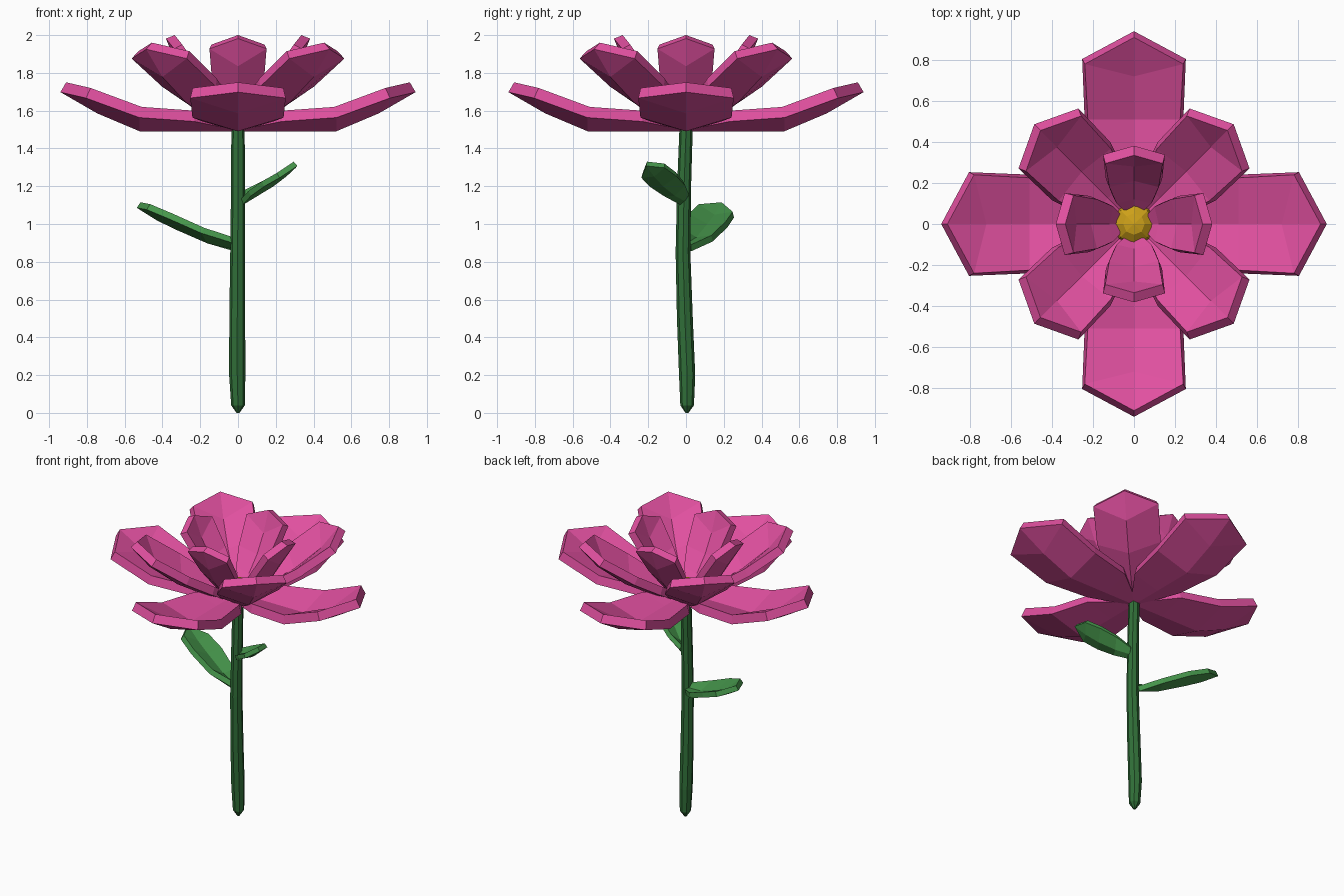
import bpy, bmesh
from math import sin, cos, pi, radians

if "Cube" in bpy.data.objects:
    bpy.data.objects.remove(bpy.data.objects["Cube"])


def material(name, rgb):
    m = bpy.data.materials.new(name)
    m.diffuse_color = (*rgb, 1)
    m.use_nodes = True
    m.node_tree.nodes["Principled BSDF"].inputs["Base Color"].default_value = m.diffuse_color
    return m


PINK = material("petal_pink", (0.75, 0.08, 0.35))
GREEN = material("leaf_green", (0.06, 0.30, 0.07))
DARK = material("stem_green", (0.03, 0.16, 0.04))
GOLD = material("centre_gold", (0.62, 0.36, 0.01))


def make_object(name, bm, mat):
    me = bpy.data.meshes.new(name)
    bm.to_mesh(me)
    bm.free()
    me.materials.append(mat)
    ob = bpy.data.objects.new(name, me)
    bpy.context.collection.objects.link(ob)
    return ob


def blade(name, azimuth, rows, tip, thick, mat, skew=0.0, base=(0, 0)):
    """Cupped blade; rows = (mid radius, mid z, edge radius, edge z, half width)."""
    bm = bmesh.new()
    a = radians(azimuth)

    def vert(r, lat, z):
        return bm.verts.new((base[0] + r * cos(a) - lat * sin(a),
                             base[1] + r * sin(a) + lat * cos(a), z))

    grid = [(vert(re, -w, ze - skew), vert(rm, 0, zm), vert(re, w, ze + skew))
            for rm, zm, re, ze, w in rows]
    for lo, hi in zip(grid, grid[1:]):
        for k in (0, 1):
            bm.faces.new((lo[k], hi[k], hi[k + 1], lo[k + 1]))
    end = vert(tip[0], 0, tip[1])
    left, mid, right = grid[-1]
    bm.faces.new((left, end, mid))
    bm.faces.new((mid, end, right))
    ob = make_object(name, bm, mat)
    mod = ob.modifiers.new("thickness", 'SOLIDIFY')
    mod.thickness = thick
    mod.offset = -1
    return ob


# Petal rings: outer, middle, inner
outer = [(0.03, 1.55, 0.03, 1.56, 0.03), (0.23, 1.55, 0.23, 1.60, 0.17),
         (0.51, 1.55, 0.51, 1.62, 0.225), (0.72, 1.64, 0.78, 1.72, 0.24)]
middle = [(0.05, 1.56, 0.05, 1.57, 0.03), (0.18, 1.60, 0.17, 1.66, 0.12),
          (0.36, 1.69, 0.34, 1.77, 0.18), (0.53, 1.82, 0.555, 1.915, 0.19)]
inner = [(0.05, 1.58, 0.05, 1.58, 0.03), (0.12, 1.64, 0.10, 1.67, 0.085),
         (0.21, 1.74, 0.18, 1.78, 0.12), (0.28, 1.86, 0.295, 1.95, 0.14)]
for i in range(4):
    blade(f"outer_petal_{i + 1}", 90 * i, outer, (0.91, 1.75), 0.06, PINK)
    blade(f"middle_petal_{i + 1}", 90 * i + 45, middle, (0.645, 1.96), 0.055, PINK)
    blade(f"inner_petal_{i + 1}", 90 * i, inner, (0.335, 2.0), 0.05, PINK)

# Flower centre
bm = bmesh.new()
bmesh.ops.create_uvsphere(bm, u_segments=8, v_segments=6, radius=0.105)
for v in bm.verts:
    v.co.z = v.co.z * 0.75 + 1.57
make_object("flower_centre", bm, GOLD)

# Stem: eight-sided rings (z, x, y, radius) with a gentle bend
path = [(0.0, 0, 0.005, 0.008), (0.04, 0, 0.006, 0.036), (0.2, -0.004, 0.006, 0.043),
        (0.5, -0.004, -0.006, 0.042), (0.85, -0.002, -0.016, 0.039),
        (1.2, 0, -0.01, 0.037), (1.55, 0, 0.002, 0.035)]
bm = bmesh.new()
rings = [[bm.verts.new((x + r * cos(pi * k / 4), y + r * sin(pi * k / 4), z))
          for k in range(8)] for z, x, y, r in path]
for lo, hi in zip(rings, rings[1:]):
    for k in range(8):
        n = (k + 1) % 8
        bm.faces.new((lo[k], lo[n], hi[n], hi[k]))
bm.faces.new(rings[0][::-1])
bm.faces.new(rings[-1])
make_object("stem", bm, DARK)

# Leaves
large = [(0.02, 0.90, 0.02, 0.91, 0.02), (0.16, 0.93, 0.16, 0.96, 0.085),
         (0.33, 1.00, 0.33, 1.035, 0.105), (0.44, 1.05, 0.46, 1.085, 0.095)]
small = [(0.02, 1.145, 0.02, 1.15, 0.015), (0.11, 1.175, 0.11, 1.20, 0.06),
         (0.21, 1.225, 0.21, 1.25, 0.08), (0.29, 1.275, 0.30, 1.295, 0.07)]
blade("large_leaf", 160, large, (0.55, 1.115), 0.035, GREEN, 0.02)
blade("small_leaf", -35, small, (0.36, 1.33), 0.03, GREEN, 0.025)
